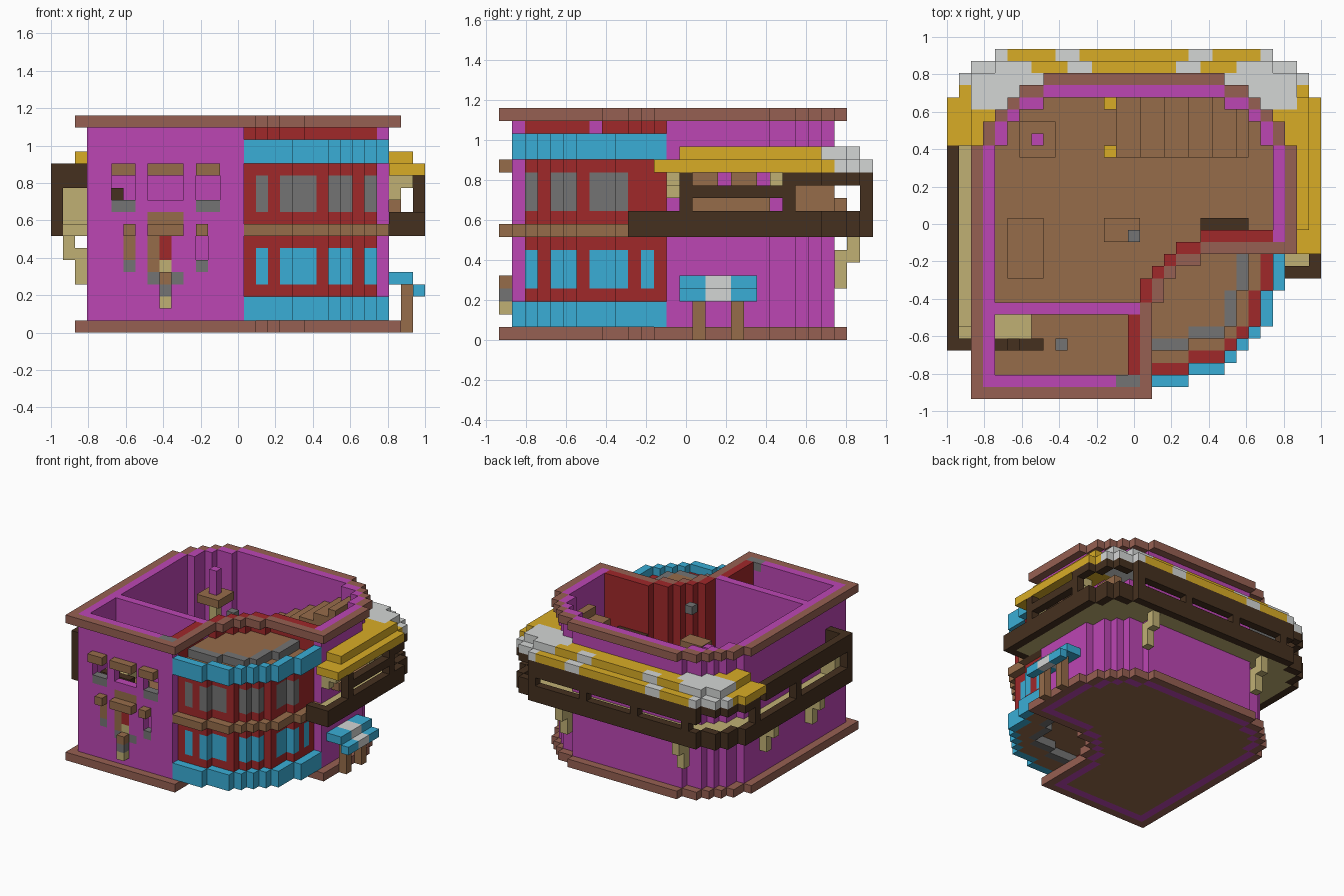
import bpy

U = 2 / 31                      # size of one block
DEPTH = 29                      # blocks front to back

PALETTE = {
    "purple": "bc46b4", "red": "a0282a", "brown": "966c4a", "rose_brown": "966052",
    "dark_wood": "45301f", "tan": "c0b074", "blue": "3aaed6", "grey": "747474",
    "pale_grey": "d4d6d5", "yellow": "d8ac26",
}


def make_material(name, code):
    rgb = [(int(code[n:n + 2], 16) / 255 + 0.055) / 1.055 for n in (0, 2, 4)]
    col = [c ** 2.4 for c in rgb] + [1]
    mat = bpy.data.materials.new(name)
    mat.use_nodes = True
    mat.diffuse_color = col
    mat.node_tree.nodes["Principled BSDF"].inputs["Base Color"].default_value = col
    return mat


cube = bpy.data.objects.get("Cube")
if cube:
    bpy.data.objects.remove(cube)
MATS = {n: make_material(n, c) for n, c in PALETTE.items()}

AXES = [(1, 0, 0), (0, 1, 0), (0, 0, 1)]


def build(name, cells, colour):
    """Skin a set of blocks; colour is a name or a rule of (i, j, k)."""
    verts, faces, tones = {}, [], []
    names = list(PALETTE) if callable(colour) else [colour]
    for cell in sorted(cells):
        tone = names.index(colour(*cell)) if callable(colour) else 0
        for a in range(3):
            for side in (0, 1):
                step = 2 * side - 1
                if tuple(c + step * d for c, d in zip(cell, AXES[a])) in cells:
                    continue
                ring = []
                for p, q in ((0, 0), (1, 0), (1, 1), (0, 1)):
                    v = list(cell)
                    v[a] += side
                    v[(a + 1) % 3] += p
                    v[(a + 2) % 3] += q
                    ring.append(verts.setdefault(tuple(v), len(verts)))
                faces.append(ring if side else ring[::-1])
                tones.append(tone)
    mesh = bpy.data.meshes.new(name)
    mesh.from_pydata([(x * U - 1, (y - DEPTH / 2) * U, z * U) for x, y, z in verts], [], faces)
    for n in names:
        mesh.materials.append(MATS[n])
    mesh.polygons.foreach_set("material_index", tones)
    obj = bpy.data.objects.new(name, mesh)
    bpy.context.scene.collection.objects.link(obj)


def raise_plan(plan, low, high):
    return {(i, j, k) for i, j in plan for k in range(low, high)}


def rect(i, wide, j, deep):
    return {(a, b) for a in range(i, i + wide) for b in range(j, j + deep)}


def block(i, j, k, wide=1, deep=1, tall=1):
    return raise_plan(rect(i, wide, j, deep), k, k + tall)


def inset(plan):
    return {(i, j) for i, j in plan
            if {(i + 1, j), (i - 1, j), (i, j + 1), (i, j - 1)} <= plan}


# Floor plans: trim outline, house walls, corner tower and balcony
left = [2] * 21 + [3, 3, 4, 5, 6, 8]
right = [17] * 8 + [18, 18, 19, 21] + [31 - n for n in left[12:]]
trim = {(i, j) for j in range(27) for i in range(left[j], right[j])}
house = inset(trim)
room = inset(house)
walls = house - room

reach = [0, 20, 23, 24, 25, 26, 27, 27, 27] + [28] * 10
rings = [{(i, j) for j in range(1, 19) for i in range(9, reach[j])}]
for _ in range(5):
    rings.append(inset(rings[-1]))
band, glass_ring, *steps = [a - b - house for a, b in zip(rings, rings[1:] + [set()])]

edge = [0] * 25 + [1, 1, 2, 4]
outline = {(i, j) for j in range(DEPTH) for i in range(edge[j], 31 - edge[j])}
inner = inset(outline)
east = rect(28, 3, 10, 19)
gallery = {(i, j) for i, j in outline - house
           if j > 20 or (i < 3 and j > 3) or (i, j) in east}
front_end = rect(1, 2, 4, 1)
rim = {(i, j) for i, j in gallery - front_end
       if (i, j) not in inner or (i > 27 and j == 10)}


# House shell with front window openings
def wall_colour(i, j, k):
    if k == 17 and j == 1 and i > 13:
        return "grey"
    return "red" if k and 15 <= i < 27 and 1 < j < 14 and j != 7 else "purple"


windows = ((5, 2), (8, 3), (12, 2))
planters = block(5, 1, 10, wide=2) | block(12, 1, 10, wide=2)
sills = block(6, 1, 5) | block(12, 1, 5)
sign_frame = block(8, 1, 9, wide=3) | block(8, 1, 5, tall=4) | block(6, 1, 6, tall=2)
sign_panel = block(9, 1, 6, tall=2)
sign_base = block(9, 1, 5)
sign_feet = block(8, 1, 4) | block(10, 1, 4)
openings = planters | sills | sign_frame | sign_panel | sign_base | sign_feet | block(12, 1, 6, tall=2)
for i, wide in windows:
    openings |= block(i, 1, 11, wide=wide, tall=2)

build("outer_walls", raise_plan(walls, 0, 18) - openings, wall_colour)
build("dividing_wall", block(4, 7, 1, wide=11, tall=17), "purple")
build("base_trim", raise_plan(trim - house, 0, 1), "rose_brown")
build("top_trim", raise_plan(trim - house, 17, 18), "rose_brown")
build("ground_floor", raise_plan(room, 0, 1), "brown")
build("upper_floor", raise_plan(room, 8, 9), "brown")

# Front wall hoods, sills, sign and hanging lantern
for n, (i, wide) in enumerate(windows):
    build(f"window_hood_{n}", block(i, 0, 13, wide=wide), "brown")
for i, wide in ((6, 1), (8, 3), (12, 1)):
    build(f"lower_hood_{i}", block(i, 0, 8, wide=wide), "brown")
build("window_planters", planters, "grey")
build("lower_sills", sills, "grey")
build("sign_frame", sign_frame, "brown")
build("sign_panel", sign_panel, "red")
build("sign_base", sign_base, "tan")
build("sign_feet", sign_feet, "grey")
build("lantern_arm", block(9, 0, 4), "brown")
build("lantern", block(9, 0, 3), "grey")
build("lantern_tail", block(9, 0, 2), "tan")


# Corner tower with window columns, bands and stepped roof and base
def tower_colour(i, j, k):
    window = i in (17, 19, 20, 21, 23, 24) or j in (7, 8, 9)
    if k in (4, 5, 6) and (window or j == 11):
        return "blue"
    return "grey" if k in (10, 11, 12) and window else "red"


build("tower_wall", raise_plan(glass_ring, 2, 15), tower_colour)
build("tower_lower_band", raise_plan(band, 1, 3), "blue")
build("tower_upper_band", raise_plan(band, 14, 16), "blue")
build("tower_middle_band", raise_plan(band, 8, 9), "brown")
build("tower_footing", raise_plan(glass_ring, 1, 2), "brown")
for n, plan in enumerate(steps):
    tone = "grey" if n == 1 else "brown"
    build(f"tower_base_step_{n}", raise_plan(plan, 1 + n // 2, 2 + n // 2), tone)
    build(f"tower_roof_step_{n}", raise_plan(plan, 14, 16 if n else 15), tone)

# Balcony deck, rim, rails and posts
build("balcony_deck", raise_plan(gallery - rim, 8, 9), "tan")
build("balcony_rim", raise_plan(rim, 8, 10), "dark_wood")
right_rail = {(i, j) for i, j in rim if i == 30 and 13 < j < 22}
back_rail = {(i, j) for i, j in rim if j == 28}
side_rail = {(i, j) for i, j in rim if i == 0 and j < 21} | front_end
build("balcony_rail", raise_plan(right_rail | back_rail, 11, 12), "dark_wood")
build("back_upper_rail", raise_plan({c for c in rim if c[1] > 21}, 12, 13), "dark_wood")
build("side_upper_rail", raise_plan(side_rail, 12, 14), "dark_wood")
posts = {(i, j) for i, j in rim
         if (i in (0, 30) and j in (4, 14, 22)) or (j == 28 and i % 7 == 5)}
build("balcony_posts", raise_plan(posts, 10, 13), "dark_wood")
build("side_panel", block(1, 5, 9, wide=2, tall=3), "tan")
for j in (13, 21):
    build(f"awning_bracket_{j}", block(28, j, 11, tall=2) | block(29, j, 12), "tan")
build("balcony_bench", block(28, 15, 10, deep=6), "brown")
build("back_bench", block(8, 26, 10, wide=15), "brown")
build("corner_seat", block(27, 23, 10, deep=3, tall=2), "brown")
build("wall_beams", block(28, 15, 12, deep=2) | block(28, 18, 12, deep=2), "brown")


# Striped awning over the balcony
def awning_colour(i, j, k):
    d = abs(i - 15)
    corner = j > 23 and d > max(7, 2 * j - 46) and not (j < 26 and d > 13)
    stripe = j > 26 and d in (j - 23, j - 22)
    return "pale_grey" if corner or stripe else "yellow"


cover = {(i, j) for i, j in gallery if j > 20 or (i > 20 and j > 11)}
top_cover = {(i, j) for i, j in cover & inner if j > 13 and i > 1}
build("awning", raise_plan(cover, 13, 14) | raise_plan(top_cover, 14, 15), awning_colour)

# Balcony brackets
for j in (8, 17):
    build(f"left_bracket_{j}", block(1, j, 6, tall=2) | block(2, j, 4, tall=3), "tan")
for i in (7, 23):
    build(f"back_bracket_{i}", block(i, 27, 6, tall=2) | block(i, 26, 4, tall=3), "tan")

# Side door canopy
build("door_canopy", block(28, 14, 4, wide=2, deep=6) | block(30, 14, 3, deep=6),
      lambda i, j, k: "pale_grey" if j in (16, 17) else "blue")
for j in (15, 18):
    build(f"canopy_leg_{j}", block(29, j, 0, tall=4), "brown")

# Interior stairs and furniture
stairs = set()
for n in range(11):
    stairs |= block(14 + n, 20, 10 + n // 2, deep=5, tall=2)
build("stairs", stairs, "brown")
for j in (20, 24):
    build(f"stair_lamp_{j}", block(13, j, 9, tall=2), "yellow")
build("inner_pillar", block(7, 21, 14, tall=3), "purple")
build("pillar_table", block(6, 20, 13, wide=3, deep=3), "brown")
build("pillar_foot", block(7, 21, 9, tall=4), "tan")
build("long_table", block(5, 10, 9, wide=3, deep=5, tall=2), "brown")
build("wall_shelf", block(21, 14, 11, wide=4), "dark_wood")
build("corner_counter", block(13, 13, 12, wide=3, deep=2), "brown")
build("wall_lamp", block(15, 13, 16), "grey")
build("bed", block(4, 5, 9, wide=3, deep=2), "tan")
build("bed_foot", block(4, 4, 9, wide=4), "dark_wood")
build("bed_post", block(5, 4, 10, tall=2), "dark_wood")
build("stool", block(9, 4, 9), "grey")
